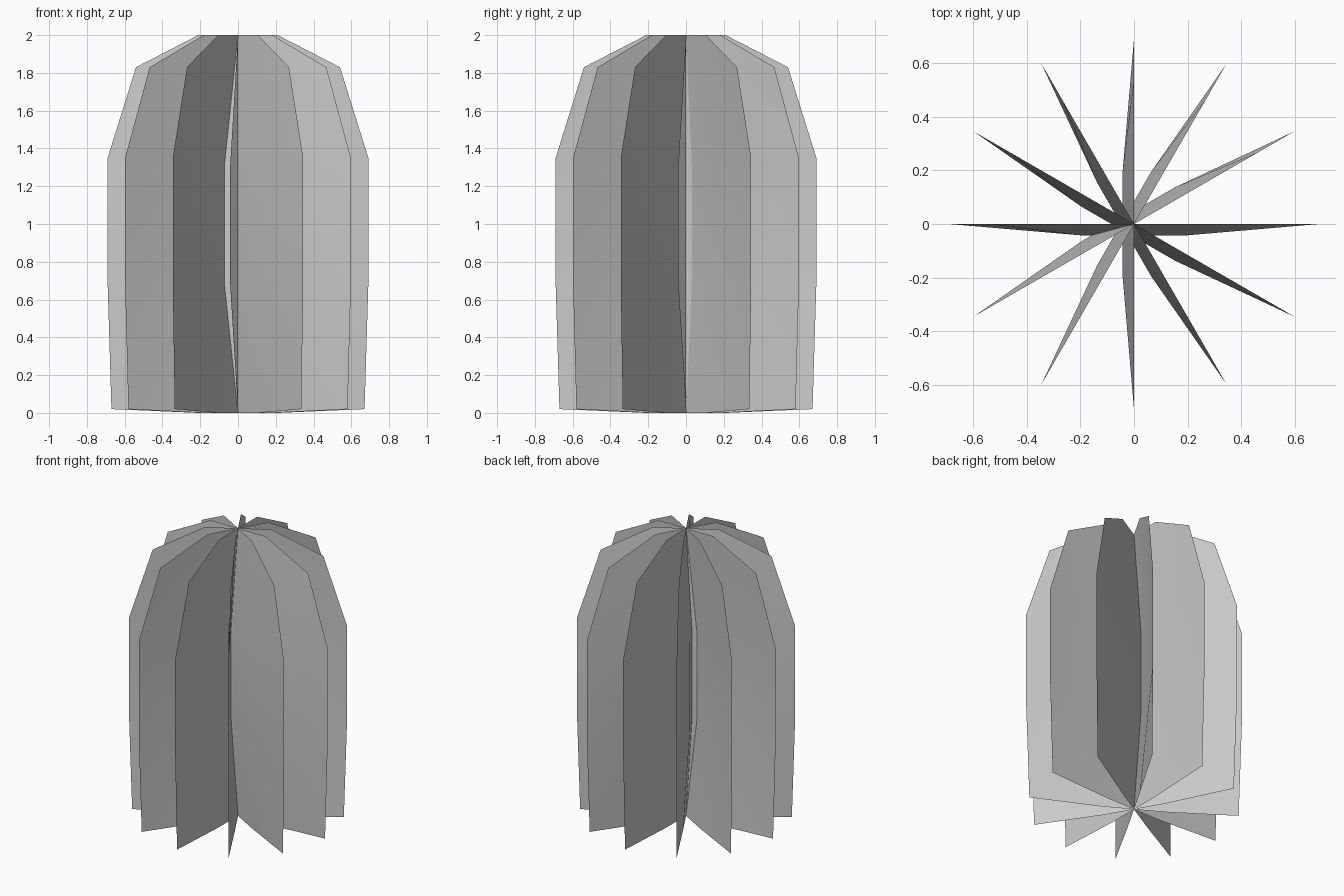
import bpy, bmesh, math
from mathutils import Matrix, Vector

if "Cube" in bpy.data.objects:
    bpy.data.objects.remove(bpy.data.objects["Cube"])

SHEETS = 6
BULGE = 0.042  # sideways offset of the inner points

# Half rows of one sheet, bottom to top: (outer x, outer z, inner x, inner z, bulge)
ROWS = [
    (0.67, 0.02, 0.21, 0.00, 0),
    (0.69, 0.68, 0.20, 0.69, BULGE),
    (0.69, 1.35, 0.20, 1.30, BULGE),
    (0.54, 1.83, 0.21, 2.00, 0),
]


def leaf_sheet(name, angle):
    """Rounded 3 x 3 card through the vertical axis, bowed to one side."""
    bm = bmesh.new()
    rot = Matrix.Rotation(angle, 3, 'Z')
    grid = []
    for ox, oz, ix, iz, b in ROWS:
        pts = [(-ox, 0, oz), (-ix, b, iz), (ix, b, iz), (ox, 0, oz)]
        grid.append([bm.verts.new(rot @ Vector(p)) for p in pts])
    for low, high in zip(grid, grid[1:]):
        for i in range(3):
            bm.faces.new((low[i], low[i + 1], high[i + 1], high[i]))
    for f in bm.faces:
        f.smooth = True
    mesh = bpy.data.meshes.new(name)
    bm.to_mesh(mesh)
    bm.free()
    obj = bpy.data.objects.new(name, mesh)
    bpy.context.collection.objects.link(obj)
    return obj


# Crossed sheets, 30 degrees apart; each bows to its counter-clockwise side
for k in range(1, SHEETS + 1):
    leaf_sheet(f"leaf_sheet_{k}", math.pi * k / SHEETS)
